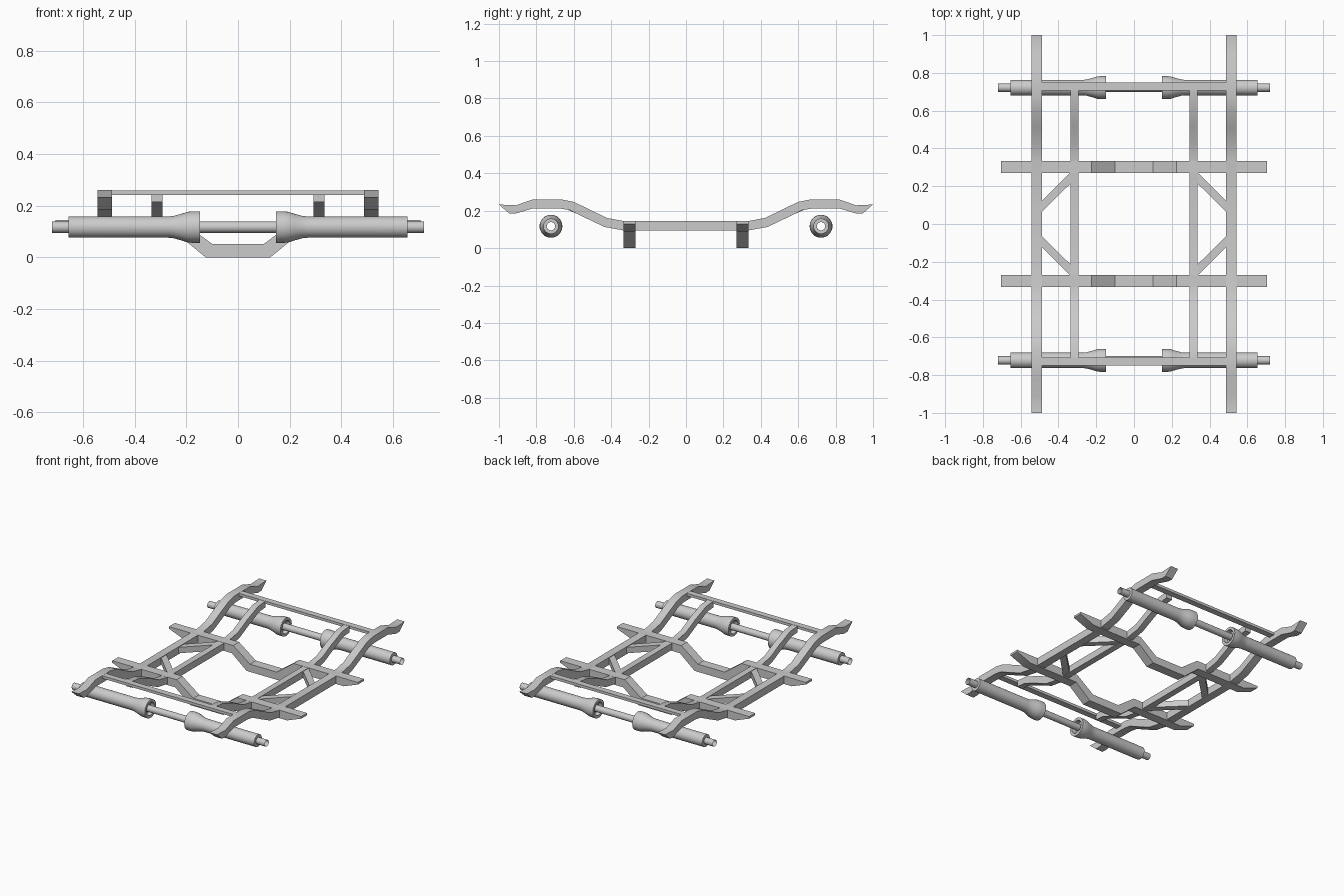
import bpy, bmesh, math

if "Cube" in bpy.data.objects:
    bpy.data.objects.remove(bpy.data.objects["Cube"])


def finish(name, bm, angle=30):
    bmesh.ops.recalc_face_normals(bm, faces=bm.faces)
    return to_object(name, bm, angle)


def to_object(name, bm, angle=30):
    me = bpy.data.meshes.new(name)
    bm.to_mesh(me)
    bm.free()
    me.shade_smooth()
    me.set_sharp_from_angle(angle=math.radians(angle))
    ob = bpy.data.objects.new(name, me)
    bpy.context.collection.objects.link(ob)
    return ob


def sweep(name, top, bottom, place, a, b):
    """Solid strip between matching top and bottom lines, from depth a to b."""
    bm = bmesh.new()
    rows = [[bm.verts.new(place(u, v, d)) for d, line in
             ((a, top), (b, top), (b, bottom), (a, bottom)) for u, v in [line[i]]]
            for i in range(len(top))]
    for r, s in zip(rows, rows[1:]):
        for i in range(4):
            j = (i + 1) % 4
            bm.faces.new((r[i], r[j], s[j], s[i]))
    bm.faces.new(rows[0])
    bm.faces.new(rows[-1])
    return finish(name, bm)


def both(half):
    """Complete a half line (outer end to middle) by reflection."""
    return half + [(-u, v) for u, v in reversed(half)]


def lathe(name, profile, y, z, side=1, steps=32):
    """Revolve (x, radius) points about an axis along x."""
    bm = bmesh.new()
    rings = [[bm.verts.new((side * x, y + r * math.cos(2 * math.pi * k / steps),
                            z + r * math.sin(2 * math.pi * k / steps)))
              for k in range(steps)] for x, r in profile]
    for p, q in zip(rings, rings[1:]):
        for k in range(steps):
            n = (k + 1) % steps
            f = (p[k], p[n], q[n], q[k])
            bm.faces.new(f if side < 0 else f[::-1])
    bmesh.ops.reverse_faces(bm, faces=bm.faces)
    return to_object(name, bm, 40)


along_y = lambda u, v, d: (d, u, v)
along_x = lambda u, v, d: (u, d, v)
flat = lambda u, v, d: (u, v, d)

# outlines of the outer and inner rails (y, z)
rail_top = both([(1.0, .233), (.91, .229), (.82, .26), (.665, .26), (.6, .247),
                 (.51, .204), (.425, .162), (.33, .144)])
rail_bot = both([(.945, .185), (.91, .185), (.82, .212), (.675, .212), (.62, .203),
                 (.53, .158), (.435, .113), (.33, .094)])
inner_top = both([(.71, .258), (.63, .25), (.52, .207), (.42, .158), (.33, .143)])
inner_bot = both([(.71, .215), (.645, .21), (.54, .165), (.435, .115), (.33, .097)])

# outline of the dropped cross members (x, z)
cross_top = both([(.705, .144), (.6, .144), (.225, .144), (.10, .052)])
cross_bot = both([(.705, .13), (.6, .09), (.235, .09), (.125, .0)])

for s, side in ((1, "right"), (-1, "left")):
    sweep("outer_rail_" + side, rail_top, rail_bot, along_y, s * .488, s * .543)
    sweep("inner_rail_" + side, inner_top, inner_bot, along_y, s * .293, s * .335)

for t, end in ((1, "rear"), (-1, "front")):
    sweep("cross_member_" + end, cross_top, cross_bot, along_x, t * .27, t * .333)
    # thin bar joining the rails over the axle
    sweep("end_bar_" + end, [(-.5, .259), (.5, .259)], [(-.5, .241), (.5, .241)],
          along_x, t * .707, t * .748)
    # open axle shaft
    lathe("axle_shaft_" + end, [(-.72, .022), (.72, .022)], t * .722, .117, -1)
    for s, side in ((1, "right"), (-1, "left")):
        # axle housing with flared, recessed inner end
        lathe(f"axle_housing_{side}_{end}",
              [(.655, .022), (.655, .041), (.27, .041), (.25, .043), (.22, .051),
               (.195, .059), (.175, .061), (.147, .061), (.147, .043), (.175, .040),
               (.175, .022)], t * .722, .117, s)
        # diagonal brace
        sweep(f"brace_{side}_{end}",
              [(s * .325, t * .285), (s * .495, t * .115)],
              [(s * .325, t * .225), (s * .495, t * .058)], flat, .10, .14)
